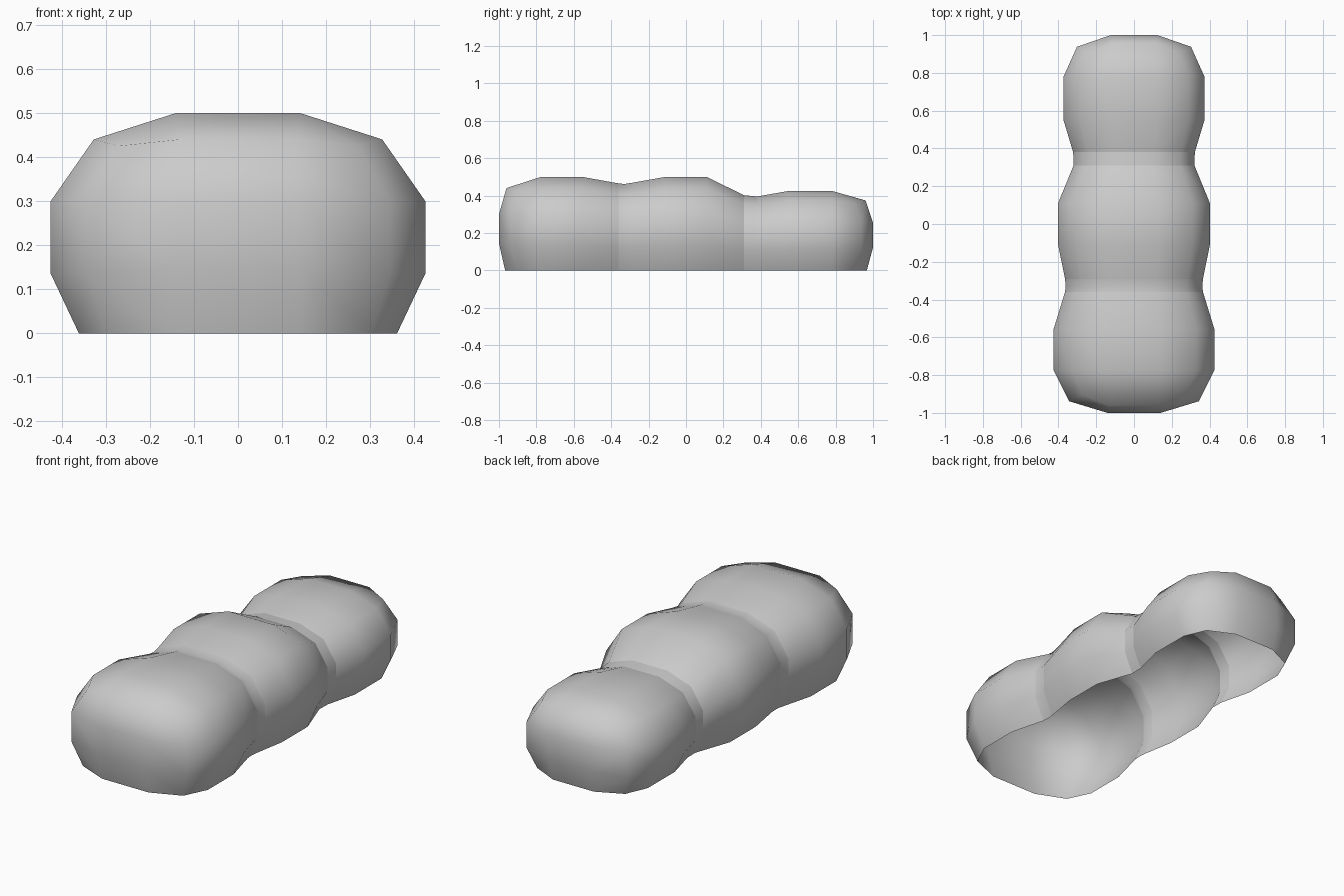
import bpy, bmesh, math

if "Cube" in bpy.data.objects:
    bpy.data.objects.remove(bpy.data.objects["Cube"])


def section(y, w, h):
    # Right-hand arch points from the open bottom edge to the crown, then mirrored
    half = [(0.85 * w, 0), (w, 0.27 * h), (w, 0.6 * h), (0.77 * w, 0.88 * h), (0.33 * w, h)]
    return [(x, y, z) for x, z in half] + [(-x, y, z) for x, z in reversed(half)]


def build(name, stations, cap=None):
    bm = bmesh.new()
    rings = [[bm.verts.new(p) for p in section(*s)] for s in stations]
    if cap:
        # Rounded end: outer ring plus an inner 2 x 3 patch
        w, h, s = cap
        half = [(0.71 * w, 0.9, 0), (0.81 * w, 0.938, 0.27 * h), (0.81 * w, 0.938, 0.6 * h),
                (0.64 * w, 0.905, 0.85 * h), (0.31 * w, 0.96, 0.88 * h)]
        pts = [(x, s * y, z) for x, y, z in half]
        pts += [(-x, y, z) for x, y, z in reversed(pts)]
        end = [bm.verts.new(p) for p in pts]
        rings.insert(0, end)
        inner = [[bm.verts.new((k * 0.33 * w, s * y, z)) for k in (1, -1)]
                 for y, z in ((0.967, 0), (1, 0.29 * h), (1, 0.6 * h))]
        grid = [[end[i], inner[i][0], inner[i][1], end[9 - i]] for i in range(3)]
        grid.append([end[3], end[4], end[5], end[6]])
        for a, b in zip(grid, grid[1:]):
            for i in range(3):
                bm.faces.new((a[i], a[i + 1], b[i + 1], b[i]))
    for a, b in zip(rings, rings[1:]):
        for i in range(9):
            bm.faces.new((a[i], a[i + 1], b[i + 1], b[i]))
    bmesh.ops.recalc_face_normals(bm, faces=bm.faces)
    # Open shell: make the crown faces point upwards
    bm.normal_update()
    if max(bm.faces, key=lambda f: f.calc_center_median().z).normal.z < 0:
        bmesh.ops.reverse_faces(bm, faces=bm.faces)
    me = bpy.data.meshes.new(name)
    bm.to_mesh(me)
    bm.free()
    for p in me.polygons:
        p.use_smooth = True
    ob = bpy.data.objects.new(name, me)
    bpy.context.collection.objects.link(ob)
    return ob


# Stations are (y, half width, height)
f0, f1 = (-0.36, 0.365, 0.465), (-0.29, 0.365, 0.468)
r0, r1 = (0.31, 0.32, 0.402), (0.38, 0.322, 0.395)

# Three puffy segments
build("front_segment", [(-0.775, 0.425, 0.5), (-0.555, 0.425, 0.5), f0], (0.425, 0.5, -1))
build("middle_segment", [f1, (-0.11, 0.402, 0.5), (0.11, 0.402, 0.5), r0])
build("rear_segment", [(0.78, 0.373, 0.425), (0.55, 0.373, 0.425), r1], (0.373, 0.425, 1))

# Narrow bands joining them
build("front_joint", [f0, (-0.33, 0.362, 0.462), f1])
build("rear_joint", [r0, r1])
